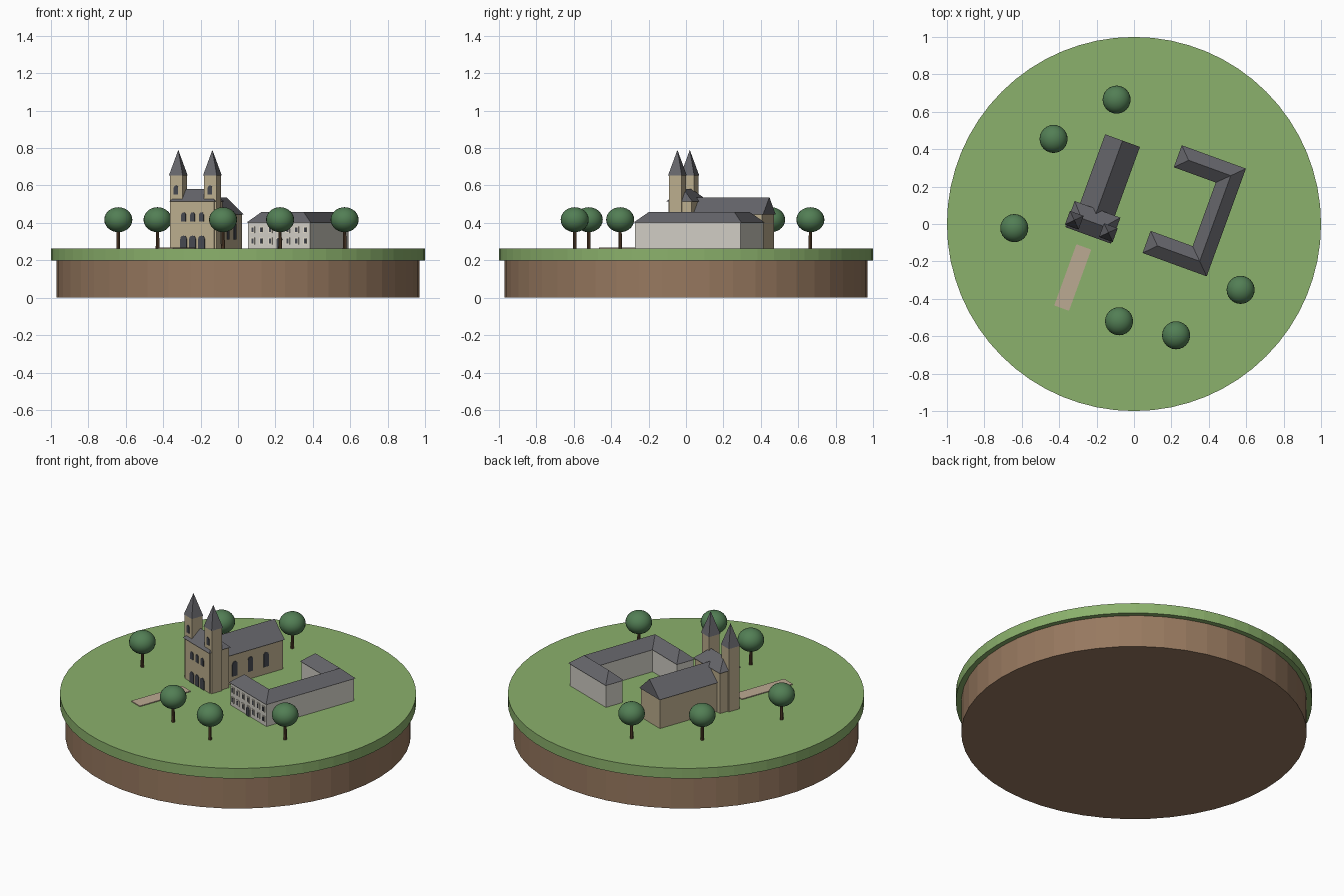
import bpy
import bmesh
from math import cos, sin, pi, radians
from mathutils import Matrix, Vector

cube = bpy.data.objects.get("Cube")
if cube:
    bpy.data.objects.remove(cube, do_unlink=True)


def material(name, r, g, b):
    m = bpy.data.materials.new(name)
    m.use_nodes = True
    m.diffuse_color = (r, g, b, 1)
    m.node_tree.nodes["Principled BSDF"].inputs["Base Color"].default_value = (r, g, b, 1)
    return m


GRASS = material("grass", .26, .44, .15)
SOIL = material("soil", .31, .19, .115)
STONE = material("tan stone", .50, .42, .27)
ROOF = material("slate roof", .13, .13, .145)
WALL = material("pale plaster", .63, .61, .55)
TRIM = material("cream trim", .76, .71, .60)
DARK = material("dark glass", .06, .065, .08)
LEAF = material("foliage", .085, .21, .09)
TRUNK = material("bark", .11, .06, .03)
PATH = material("sandy path", .50, .40, .29)

GROUND = .263
TURN = Matrix.Rotation(radians(-20), 4, "Z")  # all buildings share this heading


def finish(name, bm, mat):
    bmesh.ops.recalc_face_normals(bm, faces=bm.faces)
    mesh = bpy.data.meshes.new(name)
    bm.to_mesh(mesh)
    bm.free()
    mesh.materials.append(mat)
    ob = bpy.data.objects.new(name, mesh)
    bpy.context.collection.objects.link(ob)
    return ob


def solid(name, verts, faces, mat):
    bm = bmesh.new()
    vs = [bm.verts.new(TURN @ Vector(v)) for v in verts]
    for f in faces:
        bm.faces.new([vs[i] for i in f])
    return finish(name, bm, mat)


def loft(name, bottom, top, mat):
    """Closed solid between two matching outlines."""
    n = len(bottom)
    sides = [(i, (i + 1) % n, (i + 1) % n + n, i + n) for i in range(n)]
    return solid(name, bottom + top, sides + [range(n), range(n, 2 * n)], mat)


def prism(name, outline, z0, z1, mat):
    return loft(name, [(x, y, z0) for x, y in outline], [(x, y, z1) for x, y in outline], mat)


def rect(x0, x1, y0, y1):
    return [(x0, y0), (x1, y0), (x1, y1), (x0, y1)]


def ridge_roof(name, outline, z0, z1, ridge):
    """Roof over a rectangle; the ridge runs from the 0-1 side to the 2-3 side."""
    verts = [(x, y, z0) for x, y in outline] + [(x, y, z1) for x, y in ridge]
    return solid(name, verts, [(0, 1, 4), (1, 2, 5, 4), (2, 3, 5), (3, 0, 4, 5), (0, 1, 2, 3)], ROOF)


def plate(name, x, y, z0, z1, w, mat, arch=True, side=False, out=.004):
    """Thin window or door plate on a front wall, or on a +x wall when side is set."""
    r = w / 2
    pts = [(-r, z0), (r, z0)]
    if arch:
        pts += [(r * cos(a * pi / 6), z1 - r + r * sin(a * pi / 6)) for a in range(7)]
    else:
        pts += [(r, z1), (-r, z1)]

    def layer(d):
        return [(x + d, y + p, z) if side else (x + p, y - d, z) for p, z in pts]
    return loft(name, layer(-.003), layer(out), mat)


def cone(name, r1, r2, z0, z1, seg, mat, x=0, y=0):
    bm = bmesh.new()
    bmesh.ops.create_cone(bm, cap_ends=True, segments=seg, radius1=r1, radius2=r2, depth=z1 - z0,
                          matrix=Matrix.Translation((x, y, (z0 + z1) / 2)))
    return finish(name, bm, mat)


# Round base
cone("soil_base", .97, .97, 0, .2, 48, SOIL)
cone("grass_disc", 1, 1, .2, GROUND, 64, GRASS)

# Church: nave with gabled roof
CX = -.21
prism("nave_walls", rect(CX - .092, CX + .092, -.03, .39), GROUND, .447, STONE)
ridge_roof("nave_roof", rect(CX - .099, CX + .099, -.06, .398), .445, .537,
           [(CX, -.06), (CX, .398)])
for i in range(3):
    plate(f"nave_window_{i}", CX + .092, .06 + i * .107, .31, .40, .034, DARK, side=True)

# Church: front block with hipped roof
FRONT = -.132
prism("front_block", rect(CX - .122, CX + .122, FRONT, 0), GROUND, .517, STONE)
block_eaves = [(CX - .13, .007), (CX - .13, -.141), (CX + .13, -.141), (CX + .13, .007)]
ridge_roof("front_block_roof", block_eaves, .515, .58, [(CX - .065, -.067), (CX + .065, -.067)])
for i in (-1, 0, 1):
    plate(f"church_door_{i + 1}", CX + i * .051, FRONT, GROUND, .332, .037, DARK)
    plate(f"church_window_{i + 1}", CX + i * .051, FRONT, .408, .456, .026, DARK)

# Church: twin towers with pyramid spires
for side, label in ((-1, "right"), (1, "left")):
    tx, ty, h, e = CX + side * .097, -.09, .0355, .039
    prism(f"{label}_tower", rect(tx - h, tx + h, ty - h, ty + h), GROUND, .656, STONE)
    spire = [(x, y, .654) for x, y in rect(tx - e, tx + e, ty - e, ty + e)] + [(tx, ty, .79)]
    solid(f"{label}_spire", spire,
          [(0, 1, 4), (1, 2, 4), (2, 3, 4), (3, 0, 4), (0, 1, 2, 3)], ROOF)
    plate(f"{label}_tower_window", tx, ty - h, .553, .60, .024, DARK)


# U-shaped house: walls and one mitred hip roof
def u_shape(d):
    x0, x1, x2 = .096 + d, .335 + d, .461 - d
    y0, y1, y2, y3 = -.13 + d, -.004 - d, .358 + d, .483 - d
    return [(x0, y0), (x2, y0), (x2, y3), (x0, y3), (x0, y2), (x1, y2), (x1, y1), (x0, y1)]


prism("house_walls", u_shape(.006), GROUND, .404, WALL)
eaves = [(x, y, .402) for x, y in u_shape(0)]
ridge = [(.158, -.067, .458), (.398, -.067, .458), (.398, .42, .458), (.158, .42, .458)]
solid("house_roof", eaves + ridge,
      [(0, 1, 9, 8), (1, 2, 10, 9), (2, 3, 11, 10), (3, 4, 11), (4, 5, 10, 11),
       (5, 6, 9, 10), (6, 7, 8, 9), (7, 0, 8), range(8)], ROOF)

# House front: two rows of framed windows and a central door
HX, HY = .279, -.124
for i in range(-3, 4):
    for row, z in (("lower", .285), ("upper", .345)):
        if i == 0 and row == "lower":
            continue
        x = HX + i * .05
        plate(f"{row}_window_frame_{i + 3}", x, HY, z, z + .036, .024, TRIM, arch=False)
        plate(f"{row}_window_glass_{i + 3}", x, HY, z + .005, z + .031, .012, DARK,
              arch=False, out=.006)
plate("house_door_frame", HX, HY, GROUND, .327, .04, TRIM)
plate("house_door", HX, HY, GROUND, .32, .028, DARK, out=.006)

# Path leading to the church
prism("path", rect(CX - .042, CX + .042, -.555, -.207), GROUND - .002, GROUND + .005, PATH)

# Trees
spots = [(-.093, .665), (-.43, .455), (-.64, -.022), (-.08, -.52), (.225, -.595), (.57, -.352)]
for i, (x, y) in enumerate(spots):
    cone(f"tree_trunk_{i}", .01, .008, GROUND, .37, 8, TRUNK, x, y)
    bm = bmesh.new()
    bmesh.ops.create_uvsphere(bm, u_segments=24, v_segments=14, radius=.075,
                              matrix=Matrix.Translation((x, y, .417)) @ Matrix.Diagonal((1, 1, .89, 1)))
    crown = finish(f"tree_crown_{i}", bm, LEAF)
    for p in crown.data.polygons:
        p.use_smooth = True
